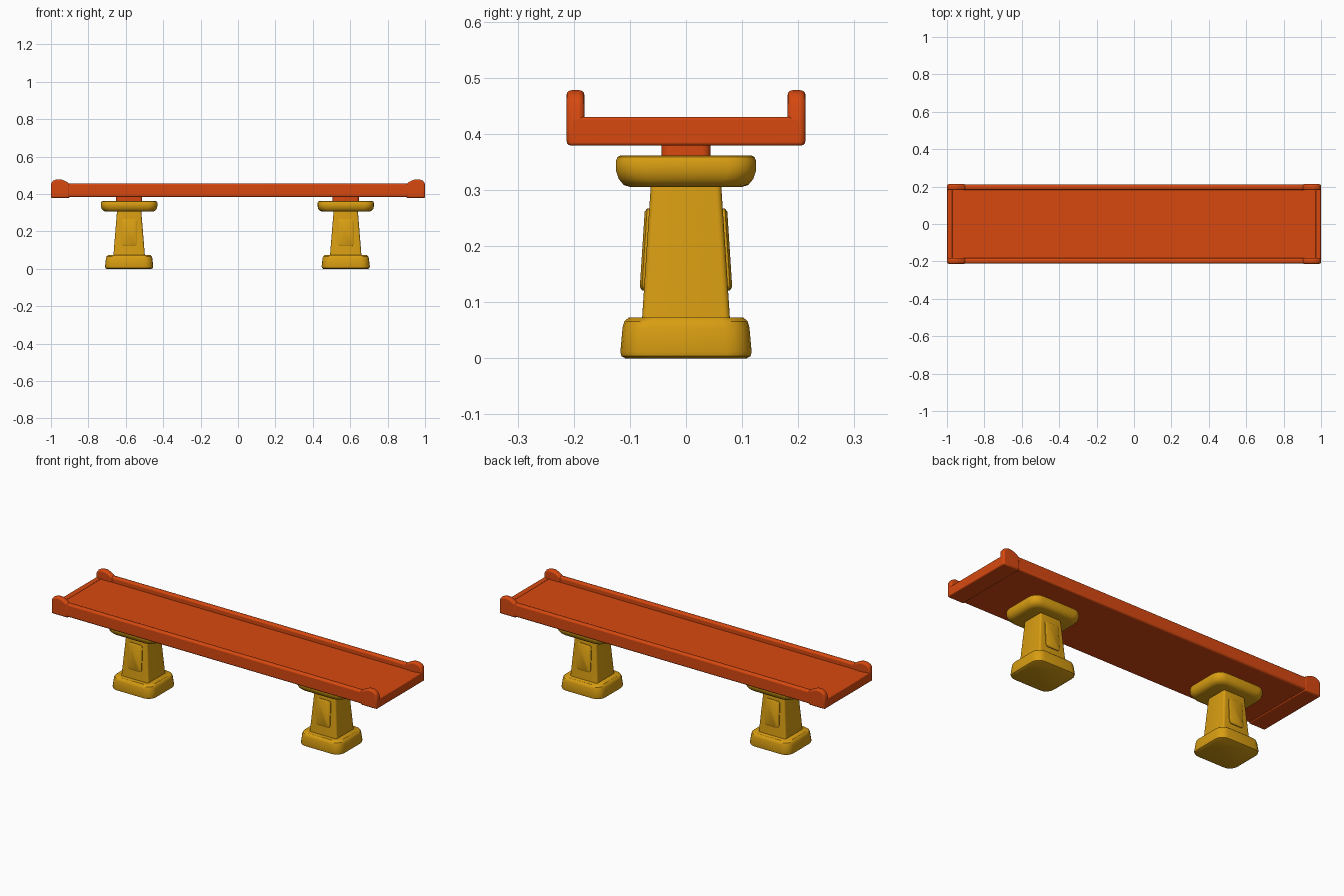
import bpy, bmesh, math
from mathutils import Matrix

if "Cube" in bpy.data.objects:
    bpy.data.objects.remove(bpy.data.objects["Cube"], do_unlink=True)


def material(name, rgb):
    m = bpy.data.materials.new(name)
    m.use_nodes = True
    color = (*rgb, 1)
    m.diffuse_color = color
    m.node_tree.nodes["Principled BSDF"].inputs["Base Color"].default_value = color
    return m


ORANGE = material("burnt orange", (0.68, 0.066, 0.005))
YELLOW = material("golden yellow", (0.69, 0.34, 0.006))


def finish(name, bm, mat, bevel=0):
    bmesh.ops.recalc_face_normals(bm, faces=bm.faces)
    mesh = bpy.data.meshes.new(name)
    bm.to_mesh(mesh)
    bm.free()
    mesh.materials.append(mat)
    ob = bpy.data.objects.new(name, mesh)
    bpy.context.collection.objects.link(ob)
    bpy.ops.object.select_all(action="DESELECT")
    ob.select_set(True)
    bpy.context.view_layer.objects.active = ob
    bpy.ops.object.shade_smooth_by_angle(angle=math.radians(35))
    if bevel:
        mod = ob.modifiers.new("Rounded edges", "BEVEL")
        mod.width = bevel
        mod.segments = 3
        mod.limit_method = "ANGLE"
        mod.angle_limit = math.radians(40)
    return ob


def loft(name, rings, radius, mat, matrix):
    """Stack rounded rectangles given as (z, half x, half y)."""
    bm = bmesh.new()
    loops = []
    for z, hx, hy in rings:
        loop = []
        for i in range(20):
            corner, step = divmod(i, 5)
            a = math.pi / 2 * (corner + step / 4)
            sx = 1 if corner in (0, 3) else -1
            sy = 1 if corner < 2 else -1
            x = sx * (hx - radius) + radius * math.cos(a)
            y = sy * (hy - radius) + radius * math.sin(a)
            loop.append(bm.verts.new(matrix @ Matrix.Translation((x, y, z)).translation))
        loops.append(loop)
    for low, high in zip(loops, loops[1:]):
        for i in range(20):
            j = (i + 1) % 20
            bm.faces.new((low[i], low[j], high[j], high[i]))
    bm.faces.new(loops[0])
    bm.faces.new(loops[-1])
    return finish(name, bm, mat)


def prism(name, profile, y0, y1, mat, bevel):
    """Extrude an x-z outline along y."""
    bm = bmesh.new()
    face = bm.faces.new([bm.verts.new((x, y0, z)) for x, z in profile])
    new = bmesh.ops.extrude_face_region(bm, geom=[face])["geom"]
    verts = [v for v in new if isinstance(v, bmesh.types.BMVert)]
    bmesh.ops.translate(bm, verts=verts, vec=(0, y1 - y0, 0))
    return finish(name, bm, mat, bevel)


def box(x0, x1, z0, z1):
    return [(x0, z0), (x1, z0), (x1, z1), (x0, z1)]


# Walkway with slightly raised end lips
prism("deck", box(-0.99, 0.99, 0.384, 0.427), -0.2, 0.2, ORANGE, 0.004)
for side, label in ((1, "left"), (-1, "right")):
    ends = sorted((side * 0.9, side))
    prism(label + "_deck_end", box(*ends, 0.379, 0.42), -0.21, 0.21, ORANGE, 0.006)
    lip = sorted((side * 0.97, side))
    prism(label + "_end_lip", box(*lip, 0.39, 0.43), -0.205, 0.205, ORANGE, 0.004)

# Side rails and the rounded stops at their ends
stop = [(0.9, 0.379), (1.0, 0.379), (1.0, 0.455), (0.99, 0.47), (0.97, 0.478),
        (0.945, 0.478), (0.925, 0.47), (0.9, 0.455)]
for side, label in ((-1, "front"), (1, "back")):
    y0, y1 = sorted((side * 0.183, side * 0.211))
    prism(label + "_rail", box(-0.95, 0.95, 0.384, 0.456), y0, y1, ORANGE, 0.009)
    y0, y1 = sorted((side * 0.181, side * 0.213))
    for end, end_label in ((1, "left"), (-1, "right")):
        outline = [(end * x, z) for x, z in stop]
        prism(f"{label}_{end_label}_stop", outline, y0, y1, ORANGE, 0.009)

# Supporting pedestals
for cx, label in ((0.576, "left"), (-0.582, "right")):
    at = Matrix.Translation((cx, 0, 0))
    loft(label + "_foot", [(0, 0.12, 0.108), (0.004, 0.127, 0.115), (0.012, 0.129, 0.117),
                           (0.055, 0.124, 0.113), (0.066, 0.121, 0.11),
                           (0.073, 0.113, 0.102)], 0.045, YELLOW, at)
    loft(label + "_column", [(0.06, 0.085, 0.079), (0.32, 0.064, 0.062)],
         0.01, YELLOW, at)
    loft(label + "_capital", [(0.305, 0.125, 0.098), (0.309, 0.137, 0.111),
                              (0.32, 0.147, 0.12), (0.335, 0.151, 0.125),
                              (0.352, 0.151, 0.125), (0.359, 0.148, 0.122),
                              (0.362, 0.142, 0.116)], 0.05, YELLOW, at)
    loft(label + "_neck", [(0.355, 0.07, 0.044), (0.39, 0.07, 0.044)],
         0.015, ORANGE, at)
    # Raised panels on the front and back of the column
    for turn, face in ((0, "front"), (math.pi, "back")):
        place = (at @ Matrix.Rotation(turn, 4, "Z")
                 @ Matrix.Translation((0, -0.07, 0.194))
                 @ Matrix.Rotation(math.radians(86.3), 4, "X"))
        loft(f"{label}_{face}_panel", [(-0.01, 0.043, 0.073), (0.004, 0.043, 0.073),
                                       (0.008, 0.037, 0.067)], 0.015, YELLOW, place)
